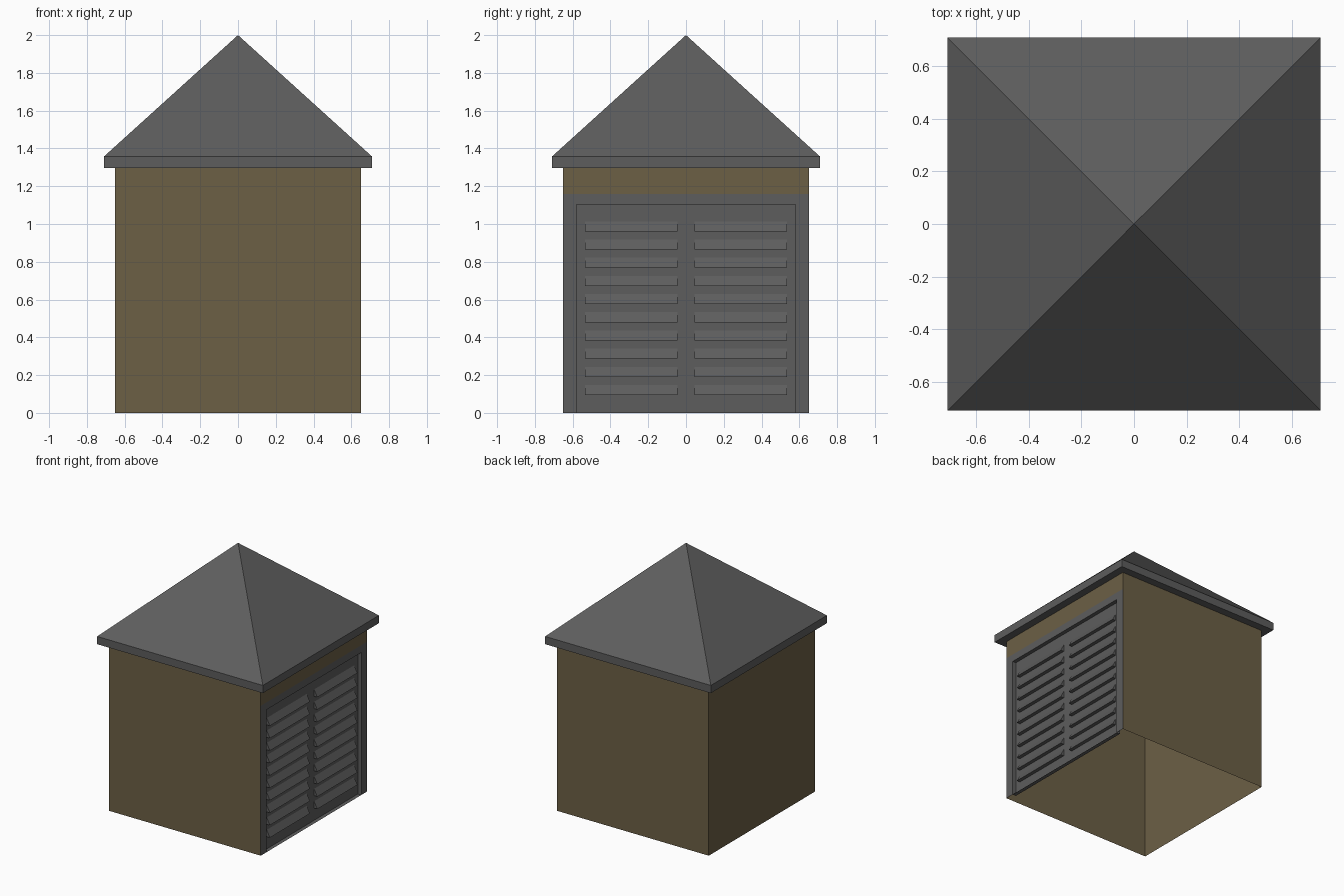
import bpy

if "Cube" in bpy.data.objects:
    bpy.data.objects.remove(bpy.data.objects["Cube"])


def material(name, rgb):
    m = bpy.data.materials.new(name)
    m.diffuse_color = (*rgb, 1)
    m.use_nodes = True
    m.node_tree.nodes["Principled BSDF"].inputs["Base Color"].default_value = m.diffuse_color
    return m


TAN = material("tan_wall", (0.15, 0.115, 0.06))
GREY = material("dark_grey", (0.11, 0.11, 0.11))


def add_mesh(name, verts, faces, mat):
    me = bpy.data.meshes.new(name)
    me.from_pydata(verts, [], faces)
    me.update()
    me.materials.append(mat)
    ob = bpy.data.objects.new(name, me)
    bpy.context.collection.objects.link(ob)
    return ob


H = 0.65          # half width of the body
TOP = 1.3         # wall height
LINTEL = 1.16     # top of the grey vent frame
BACK = H - 0.03   # plane of the recessed vent panel


def square(r, z):
    return [(-r, -r, z), (r, -r, z), (r, r, z), (-r, r, z)]


# Thin walls, open underneath; right wall is only a strip above the vent
add_mesh("walls",
         square(H, 0) + square(H, TOP) + [(H, -H, LINTEL), (H, H, LINTEL)],
         [(0, 1, 8, 5, 4), (2, 3, 7, 6, 9), (3, 0, 4, 7), (8, 9, 6, 5)], TAN)

# Hipped roof with a square eave
E = 0.71
add_mesh("roof", square(E, 1.297) + square(E, 1.357) + [(0, 0, 2)],
         [(3, 2, 1, 0)]
         + [(i, (i + 1) % 4, 4 + (i + 1) % 4, 4 + i) for i in range(4)]
         + [(4 + i, 4 + (i + 1) % 4, 8) for i in range(4)], GREY)

# Vent frame, flush with the wall, around a recessed panel
W, T = 0.58, 1.103
opening = [(-W, 0), (W, 0), (W, T), (-W, T)]
outer = [(-H, 0), (H, 0), (H, LINTEL), (-H, LINTEL)]
add_mesh("vent_frame",
         [(H, y, z) for y, z in outer] + [(H, y, z) for y, z in opening]
         + [(BACK, y, z) for y, z in opening],
         [(0, 4, 7, 3), (3, 7, 6, 2), (5, 1, 2, 6), (8, 9, 10, 11)]
         + [(4 + i, 4 + (i + 1) % 4, 8 + (i + 1) % 4, 8 + i) for i in range(4)],
         GREY)

# Two columns of sloping louvres
verts, faces = [], []
for y0, y1 in ((-0.535, -0.045), (0.045, 0.535)):
    for row in range(10):
        z = 0.095 + row * 0.0962
        n = len(verts)
        profile = [(BACK, z), (BACK + 0.028, z), (BACK, z + 0.053)]
        verts += [(x, y, h) for y in (y0, y1) for x, h in profile]
        faces += [(n, n + 1, n + 2), (n + 3, n + 5, n + 4),
                  (n, n + 3, n + 4, n + 1), (n + 1, n + 4, n + 5, n + 2),
                  (n + 2, n + 5, n + 3, n)]
add_mesh("louvres", verts, faces, GREY)
